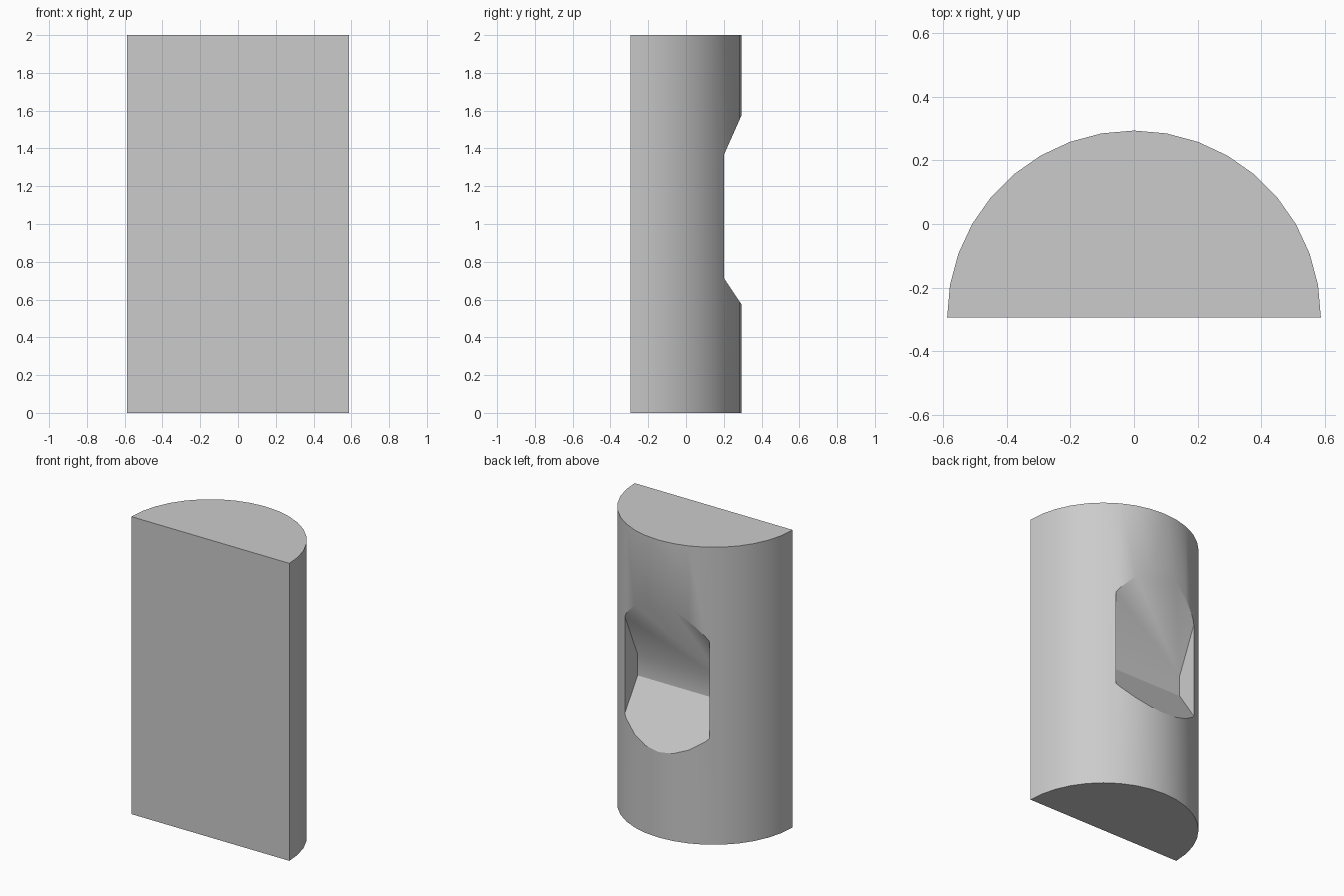
import bpy, bmesh, math
from mathutils import Vector

if "Cube" in bpy.data.objects:
    bpy.data.objects.remove(bpy.data.objects["Cube"])

RADIUS, HEIGHT = 0.588, 2.0
FLAT_Y = -RADIUS / 2


def prism(name, outline, sweep):
    """Extrude a closed outline along the sweep vector."""
    bm = bmesh.new()
    face = bm.faces.new([bm.verts.new(p) for p in outline])
    result = bmesh.ops.extrude_face_region(bm, geom=[face])
    verts = [v for v in result["geom"] if isinstance(v, bmesh.types.BMVert)]
    bmesh.ops.translate(bm, verts=verts, vec=Vector(sweep))
    bmesh.ops.recalc_face_normals(bm, faces=bm.faces)
    mesh = bpy.data.meshes.new(name)
    bm.to_mesh(mesh)
    bm.free()
    obj = bpy.data.objects.new(name, mesh)
    bpy.context.collection.objects.link(obj)
    return obj


# Half-round body with its flat side to the front
angles = [math.radians(10 * i) for i in range(19)]
body = prism("half_round_body",
             [(RADIUS * math.cos(a), FLAT_Y + RADIUS * math.sin(a), 0) for a in angles],
             (0, 0, HEIGHT))

grey = bpy.data.materials.new("plain grey")
grey.use_nodes = True
colour = (0.6, 0.6, 0.6, 1)
grey.diffuse_color = colour
grey.node_tree.nodes["Principled BSDF"].inputs["Base Color"].default_value = colour
body.data.materials.append(grey)

# Tapered finger pocket in the rounded back, steeper at the top
HALF_WIDTH, FLOOR_Y, MOUTH_Y = 0.315, 0.064, 0.5
FLOOR_LOW, FLOOR_HIGH = 0.917, 1.06
depth = MOUTH_Y - FLOOR_Y
profile = [(FLOOR_Y, FLOOR_LOW), (FLOOR_Y, FLOOR_HIGH),
           (MOUTH_Y, FLOOR_HIGH + 2.24 * depth), (MOUTH_Y, FLOOR_LOW - 1.49 * depth)]
cutter = prism("pocket_cutter", [(-HALF_WIDTH, y, z) for y, z in profile],
               (2 * HALF_WIDTH, 0, 0))
cutter.hide_render = True
cutter.data.materials.append(grey)

cut = body.modifiers.new("pocket", "BOOLEAN")
cut.operation, cut.solver, cut.object = "DIFFERENCE", "EXACT", cutter
bpy.ops.object.select_all(action="DESELECT")
body.select_set(True)
bpy.context.view_layer.objects.active = body
bpy.ops.object.modifier_apply(modifier=cut.name)
bpy.data.objects.remove(cutter)

# Smooth round side, crisp corners
bpy.ops.object.shade_smooth_by_angle(angle=math.radians(30))
